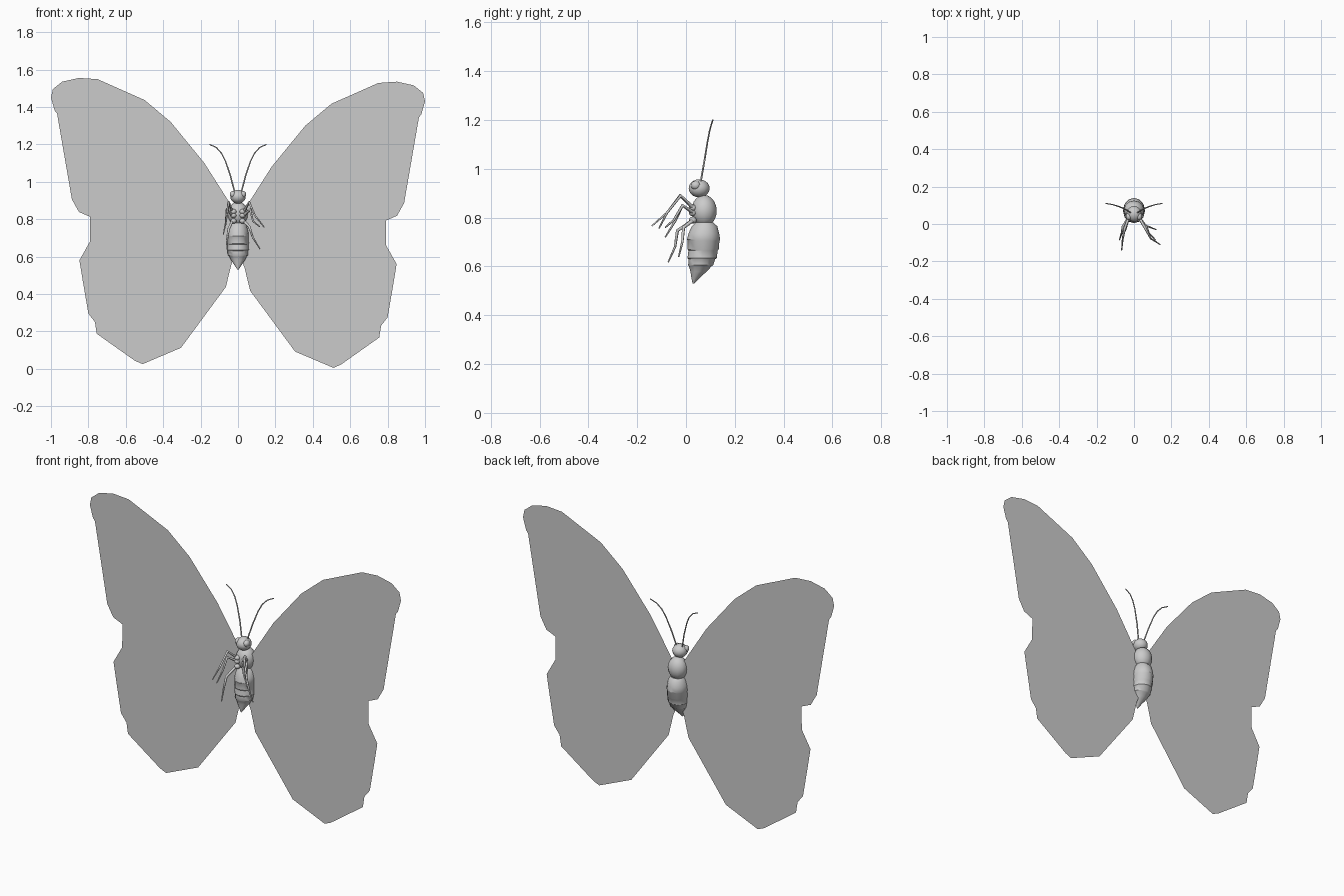
import bpy, bmesh, math
from mathutils import Vector

if "Cube" in bpy.data.objects:
    bpy.data.objects.remove(bpy.data.objects["Cube"])


def finish(name, bm, smooth=True):
    bmesh.ops.recalc_face_normals(bm, faces=bm.faces)
    me = bpy.data.meshes.new(name)
    bm.to_mesh(me)
    bm.free()
    ob = bpy.data.objects.new(name, me)
    bpy.context.collection.objects.link(ob)
    if smooth:
        bpy.ops.object.select_all(action='DESELECT')
        ob.select_set(True)
        bpy.context.view_layer.objects.active = ob
        bpy.ops.object.shade_smooth_by_angle(angle=math.radians(35))
    return ob


def loft(name, sections, sides=12):
    """Elliptical rings given as (z, y centre, x radius, y radius)."""
    bm = bmesh.new()
    rings = []
    for z, yc, rx, ry in sections:
        rings.append([bm.verts.new((rx * math.cos(a), yc + ry * math.sin(a), z))
                      for a in (2 * math.pi * i / sides for i in range(sides))])
    for a, b in zip(rings, rings[1:]):
        for i in range(sides):
            j = (i + 1) % sides
            bm.faces.new((a[i], a[j], b[j], b[i]))
    bm.faces.new(rings[0])
    bm.faces.new(rings[-1])
    return finish(name, bm)


def ball(name, centre, radii):
    bm = bmesh.new()
    bmesh.ops.create_uvsphere(bm, u_segments=12, v_segments=10, radius=1)
    for v in bm.verts:
        v.co = Vector(centre) + Vector(c * r for c, r in zip(v.co, radii))
    return finish(name, bm)


def tube(name, points, radii):
    cu = bpy.data.curves.new(name, 'CURVE')
    cu.dimensions = '3D'
    cu.bevel_depth = 1
    cu.bevel_resolution = 1
    cu.use_fill_caps = True
    sp = cu.splines.new('POLY')
    sp.points.add(len(points) - 1)
    for p, co, r in zip(sp.points, points, radii):
        p.co = (*co, 1)
        p.radius = r
    ob = bpy.data.objects.new(name, cu)
    bpy.context.collection.objects.link(ob)


# Wings: one outline, mirrored with a slight drop on the right
outline = [(.01, .84), (.04, .88), (.18, 1.10), (.36, 1.32), (.50, 1.437), (.75, 1.548),
           (.85, 1.555), (.94, 1.535), (.99, 1.495), (1.0, 1.45), (.98, 1.38),
           (.94, 1.33), (.895, 1.23), (.88, 1.13), (.893, 1.04), (.888, .905),
           (.85, .838), (.79, .812), (.60, .788), (.785, .692), (.848, .58),
           (.83, .47), (.80, .295), (.765, .25), (.755, .187), (.55, .042),
           (.51, .025), (.305, .112), (.065, .437), (.035, .56), (.01, .62)]
for side, s, dz, y in (("left", -1, 0, .07), ("right", 1, -.02, .066)):
    bm = bmesh.new()
    f = bm.faces.new([bm.verts.new((s * x, y, max(0, z + dz))) for x, z in outline])
    bmesh.ops.triangulate(bm, faces=[f])
    finish(side + "_wing", bm, smooth=False)

# Head, eyes and thorax
ball("head", (0, .054, .92), (.041, .043, .037))
for side, s in (("left", -1), ("right", 1)):
    ball(side + "_eye", (s * .027, .04, .932), (.017, .02, .018))
ball("thorax", (0, .074, .828), (.055, .052, .065))

# Abdomen: overlapping segments tapering to a bent tip
loft("abdomen", [(.78, .076, .038, .036), (.765, .076, .048, .052), (.735, .073, .056, .063),
                 (.71, .072, .059, .068), (.705, .072, .057, .065), (.67, .07, .059, .064),
                 (.665, .07, .056, .060), (.635, .066, .058, .060), (.630, .065, .054, .055),
                 (.605, .06, .052, .051), (.60, .058, .047, .046), (.58, .052, .037, .034),
                 (.56, .042, .023, .021), (.53, .030, .003, .003)])

# Antennae
for side, s in (("left", -1), ("right", 1)):
    tube(side + "_antenna",
         [(s * .018, .06, .945), (s * .04, .075, 1.03), (s * .067, .088, 1.11),
          (s * .088, .096, 1.152), (s * .115, .104, 1.182), (s * .152, .11, 1.20)],
         [.004, .004, .0035, .0035, .003, .003])

# Legs: hip, knee, ankle and foot points
legs = {
    "right_front_leg": [(.03, .03, .84), (.06, -.022, .89), (.09, -.078, .82), (.14, -.11, .757)],
    "right_middle_leg": [(.03, .03, .82), (.065, -.014, .85), (.08, -.05, .79), (.115, -.085, .76)],
    "right_rear_leg": [(.03, .03, .79), (.06, -.01, .76), (.08, -.015, .70), (.118, -.03, .64)],
    "left_front_leg": [(-.03, .03, .84), (-.05, -.025, .89), (-.06, -.078, .82), (-.066, -.14, .766)],
    "left_middle_leg": [(-.03, .03, .82), (-.06, -.014, .85), (-.065, -.045, .785), (-.078, -.085, .72)],
    "left_rear_leg": [(-.03, .03, .79), (-.05, -.035, .747), (-.06, -.045, .68), (-.055, -.073, .617)],
}
for name, pts in legs.items():
    tube(name, pts, [.008, .007, .005, .003])
    ball(name + "_hip", (pts[0][0] * .8, .028, pts[0][2]), (.016, .016, .014))
